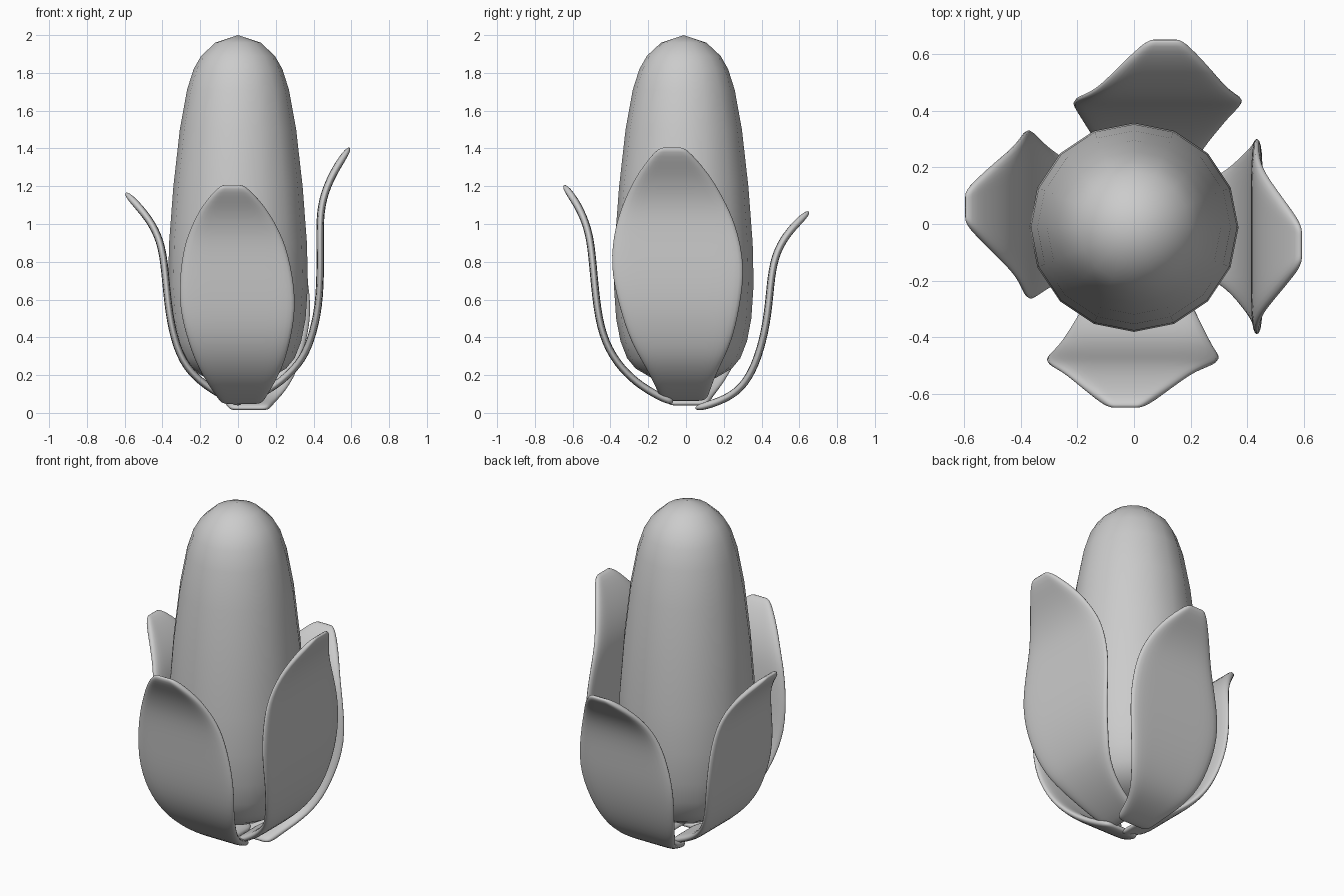
import bpy, bmesh, math
from mathutils import Vector

if "Cube" in bpy.data.objects:
    bpy.data.objects.remove(bpy.data.objects["Cube"])

husk_grey = bpy.data.materials.new("soft grey")
husk_grey.diffuse_color = (0.6, 0.6, 0.6, 1)
husk_grey.use_nodes = True
husk_grey.node_tree.nodes["Principled BSDF"].inputs["Base Color"].default_value = husk_grey.diffuse_color


def make_object(name, bm):
    bmesh.ops.recalc_face_normals(bm, faces=bm.faces[:])
    for f in bm.faces:
        f.smooth = True
    mesh = bpy.data.meshes.new(name)
    bm.to_mesh(mesh)
    bm.free()
    mesh.materials.append(husk_grey)
    obj = bpy.data.objects.new(name, mesh)
    bpy.context.collection.objects.link(obj)
    return obj


# Cob: sixteen-sided lathe (radius, height)
def cob(sides=16, center=(0, -0.012)):
    rings = [(0.17, 0.185), (0.255, 0.235), (0.3, 0.29), (0.335, 0.38), (0.358, 0.5),
             (0.37, 0.68), (0.365, 0.9), (0.342, 1.2), (0.308, 1.5), (0.27, 1.71),
             (0.235, 1.82), (0.195, 1.89), (0.12, 1.96)]
    bm = bmesh.new()
    loops = []
    for r, z in rings:
        loops.append([bm.verts.new((center[0] + r * math.cos(2 * math.pi * i / sides),
                                    center[1] + r * math.sin(2 * math.pi * i / sides), z))
                      for i in range(sides)])
    bottom = bm.verts.new((*center, 0.17))
    top = bm.verts.new((*center, 2.0))
    for i in range(sides):
        j = (i + 1) % sides
        for a, b in zip(loops, loops[1:]):
            bm.faces.new((a[i], a[j], b[j], b[i]))
        bm.faces.new((bottom, loops[0][j], loops[0][i]))
        bm.faces.new((top, loops[-1][i], loops[-1][j]))
    return make_object("cob", bm)


# Leaf: flat-across strip swept along an (outward, height) path, then thickened
HALF_WIDTHS = [0.06, 0.17, 0.235, 0.285, 0.322, 0.285, 0.24, 0.18, 0.13, 0.11]


def leaf(name, out, side, path, width, tip_shift, base_shift):
    out, side = Vector(out), Vector(side)
    bm = bmesh.new()
    rows = []
    z_tip, z_base = path[0][1], path[-1][1]
    for (d, z), hw in zip(path, HALF_WIDTHS):
        k = (z - z_base) / (z_tip - z_base)
        shift = base_shift + (tip_shift - base_shift) * k
        rows.append([bm.verts.new(out * d + side * (shift + s * hw * width) + Vector((0, 0, z)))
                     for s in (-1, -0.5, 0, 0.5, 1)])
    for a, b in zip(rows, rows[1:]):
        for i in range(4):
            bm.faces.new((a[i], a[i + 1], b[i + 1], b[i]))
    obj = make_object(name, bm)
    solid = obj.modifiers.new("thickness", 'SOLIDIFY')
    solid.thickness = 0.04
    solid.offset = 0
    sub = obj.modifiers.new("rounding", 'SUBSURF')
    sub.levels = sub.render_levels = 2
    return obj


cob()
leaf("front_leaf", (0, -1, 0), (1, 0, 0),
     [(0.65, 1.21), (0.57, 1.1), (0.52, 0.98), (0.498, 0.86), (0.478, 0.6),
      (0.445, 0.41), (0.37, 0.265), (0.26, 0.155), (0.14, 0.085), (0.065, 0.055)],
     1.0, -0.03, 0.02)
leaf("back_leaf", (0, 1, 0), (1, 0, 0),
     [(0.655, 1.07), (0.55, 0.97), (0.48, 0.86), (0.45, 0.73), (0.435, 0.52),
      (0.395, 0.33), (0.335, 0.185), (0.26, 0.1), (0.155, 0.052), (0.045, 0.022)],
     0.98, 0.11, 0.06)
leaf("right_leaf", (1, 0, 0), (0, 1, 0),
     [(0.595, 1.41), (0.5, 1.27), (0.445, 1.13), (0.432, 1.0), (0.437, 0.78),
      (0.43, 0.56), (0.385, 0.375), (0.325, 0.255), (0.2, 0.14), (0.05, 0.065)],
     1.14, -0.075, -0.01)
leaf("left_leaf", (-1, 0, 0), (0, 1, 0),
     [(0.6, 1.17), (0.49, 1.055), (0.42, 0.94), (0.39, 0.81), (0.372, 0.57),
      (0.337, 0.38), (0.277, 0.24), (0.175, 0.145), (0.07, 0.085), (-0.02, 0.045)],
     0.98, 0.06, 0.01)
